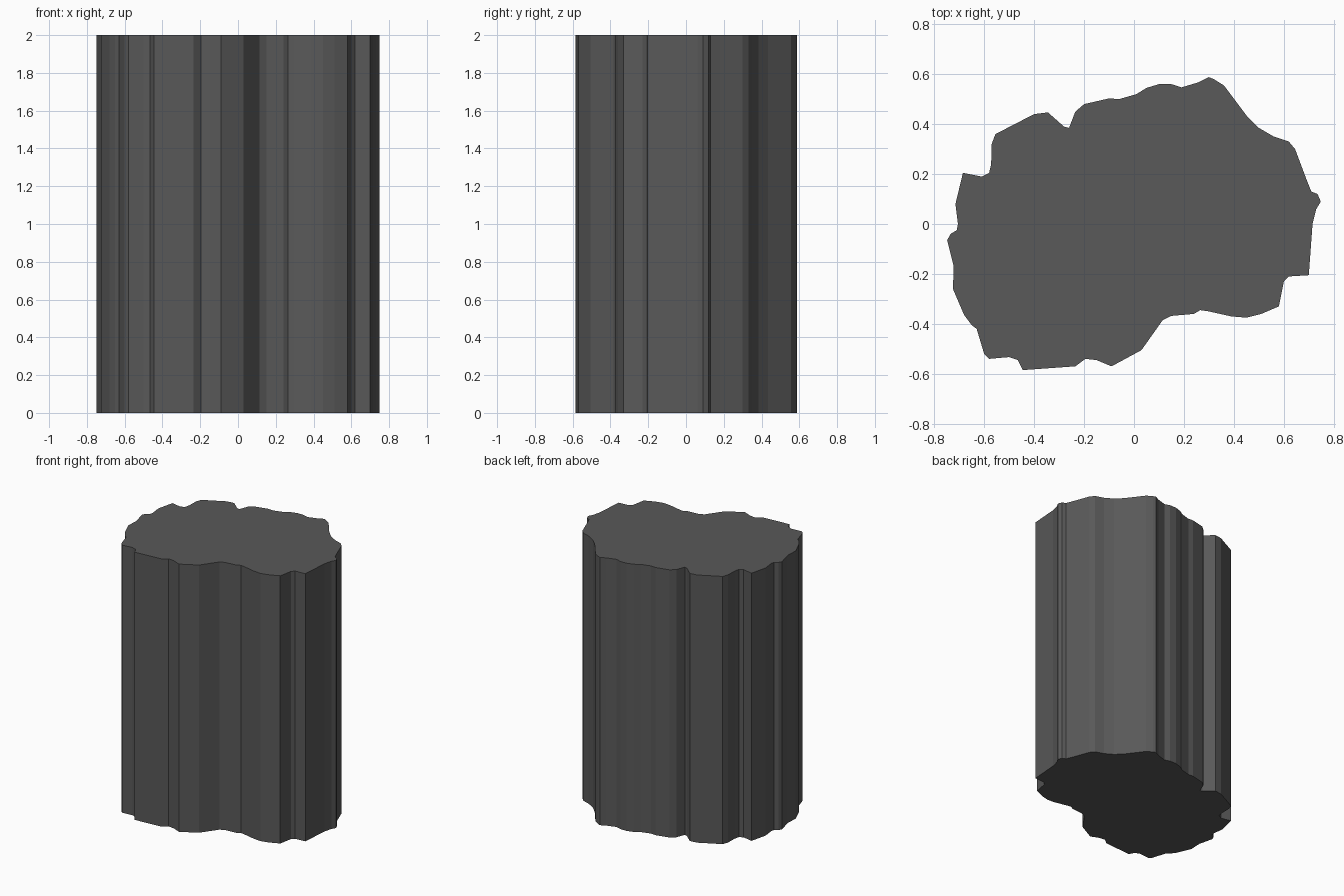
import bpy, bmesh

# Irregular rock cross-section, clockwise from the rear peak
OUTLINE = [
    (0.30, 0.588), (0.32, 0.58), (0.36, 0.555), (0.45, 0.435), (0.50, 0.385), (0.56, 0.35),
    (0.62, 0.33), (0.645, 0.30), (0.69, 0.18), (0.71, 0.13), (0.735, 0.12), (0.748, 0.09),
    (0.73, 0.06), (0.715, 0.0), (0.70, -0.205), (0.62, -0.21), (0.60, -0.23), (0.58, -0.33),
    (0.51, -0.36), (0.45, -0.375), (0.39, -0.37), (0.30, -0.35), (0.265, -0.345), (0.24, -0.36),
    (0.15, -0.368), (0.115, -0.385), (0.03, -0.505), (-0.09, -0.57), (-0.15, -0.545),
    (-0.195, -0.54), (-0.235, -0.57), (-0.445, -0.585), (-0.465, -0.545), (-0.50, -0.533),
    (-0.58, -0.54), (-0.60, -0.52), (-0.63, -0.42), (-0.65, -0.405), (-0.68, -0.365),
    (-0.725, -0.26), (-0.722, -0.17), (-0.748, -0.065), (-0.735, -0.04), (-0.71, -0.025),
    (-0.705, 0.0), (-0.715, 0.08), (-0.685, 0.205), (-0.61, 0.19), (-0.58, 0.205),
    (-0.572, 0.24), (-0.57, 0.32), (-0.555, 0.36), (-0.40, 0.44), (-0.345, 0.447),
    (-0.28, 0.39), (-0.26, 0.385), (-0.235, 0.45), (-0.20, 0.48), (-0.10, 0.503),
    (-0.06, 0.50), (0.01, 0.52), (0.05, 0.545), (0.10, 0.56), (0.15, 0.56),
    (0.19, 0.547), (0.26, 0.568),
]
HEIGHT = 2.0

# Rock column: extrude the outline straight up
bm = bmesh.new()
base = bm.faces.new([bm.verts.new((x, y, 0)) for x, y in OUTLINE])
top = bmesh.ops.extrude_face_region(bm, geom=[base], use_keep_orig=True)
bmesh.ops.translate(bm, vec=(0, 0, HEIGHT),
                    verts=[v for v in top["geom"] if isinstance(v, bmesh.types.BMVert)])
bmesh.ops.recalc_face_normals(bm, faces=bm.faces)
mesh = bpy.data.meshes.new("rock_column")
bm.to_mesh(mesh)
bm.free()
column = bpy.data.objects.new("rock_column", mesh)
bpy.context.collection.objects.link(column)

# Dark stone
stone = bpy.data.materials.new("dark_stone")
stone.diffuse_color = (0.1, 0.1, 0.1, 1)
mesh.materials.append(stone)
